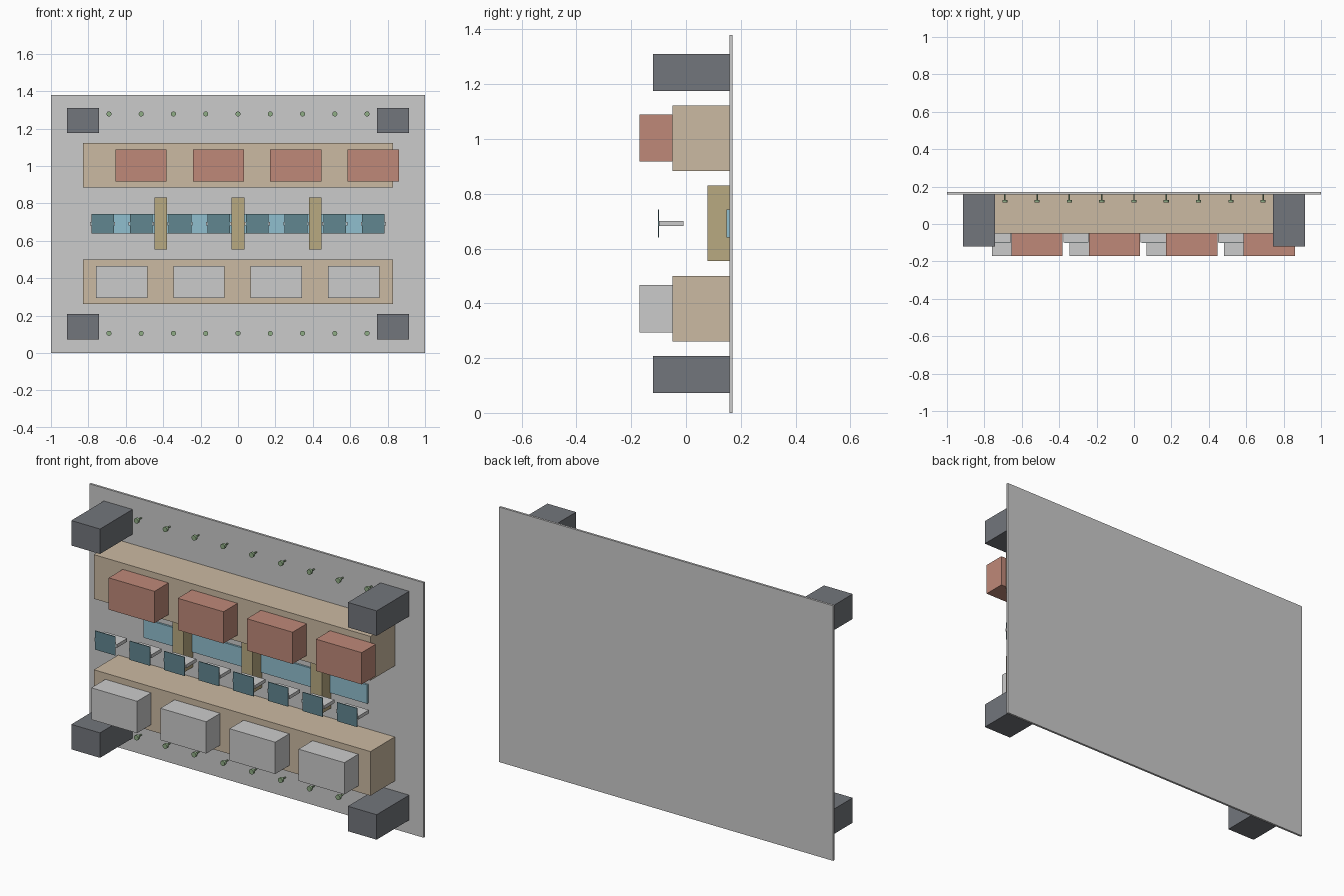
import bpy, bmesh
from mathutils import Matrix, Vector

if "Cube" in bpy.data.objects:
    bpy.data.objects.remove(bpy.data.objects["Cube"])


def material(name, rgb):
    m = bpy.data.materials.new(name)
    m.diffuse_color = (*rgb, 1)
    m.use_nodes = True
    m.node_tree.nodes["Principled BSDF"].inputs["Base Color"].default_value = m.diffuse_color
    return m


WALL = 0.158  # front face of the backing panel
DARK = material("dark_grey", (0.17, 0.18, 0.20))
TAN = material("tan", (0.60, 0.49, 0.36))
RED = material("brick_red", (0.52, 0.25, 0.19))
WHITE = material("off_white", (0.68, 0.68, 0.66))
OCHRE = material("ochre", (0.48, 0.40, 0.22))
BLUE = material("pale_blue", (0.28, 0.52, 0.62))
TEAL = material("teal", (0.12, 0.24, 0.28))
GREEN = material("green", (0.28, 0.42, 0.24))


def make_object(name, bm, mat=None):
    mesh = bpy.data.meshes.new(name)
    bm.to_mesh(mesh)
    bm.free()
    ob = bpy.data.objects.new(name, mesh)
    if mat:
        mesh.materials.append(mat)
    bpy.context.collection.objects.link(ob)
    return ob


def box(name, x, y, z, mat=None):
    """Box from (min, max) ranges on each axis."""
    lo, hi = Vector((x[0], y[0], z[0])), Vector((x[1], y[1], z[1]))
    bm = bmesh.new()
    bmesh.ops.create_cube(bm, size=1, matrix=Matrix.Translation((lo + hi) / 2)
                          @ Matrix.Diagonal((*(hi - lo), 1)))
    return make_object(name, bm, mat)


def span(centre, width):
    return (centre - width / 2, centre + width / 2)


def pin(name, x, z):
    """Thin shaft with a round head, pointing at the front."""
    bm = bmesh.new()
    for r, y0, y1 in ((0.0135, 0.114, 0.128), (0.004, 0.128, WALL)):
        bmesh.ops.create_cone(
            bm, cap_ends=True, segments=16, radius1=r, radius2=r, depth=y1 - y0,
            matrix=Matrix.Translation((x, (y0 + y1) / 2, z)) @ Matrix.Rotation(1.570796, 4, 'X'))
    return make_object(name, bm, GREEN)


# Backing panel
box("back_panel", (-1, 1), (WALL, 0.17), (0, 1.38))

# Corner blocks
for x in (-0.828, 0.828):
    for z in (0.14, 1.243):
        box("corner_block", span(x, 0.172), (-0.12, WALL), span(z, 0.135), DARK)

# Long shelves with their rows of boxes, upper row offset to the right
for level, z, start, mat in (("upper", 1.003, -0.518, RED), ("lower", 0.38, -0.622, WHITE)):
    box(level + "_beam", (-0.828, 0.828), (-0.05, WALL), span(z, 0.239), TAN)
    for i in range(4):
        box(level + "_box", span(start + i * 0.4135, 0.274), (-0.17, -0.05),
            span(z, 0.172), mat)

# Middle strip and the dividers crossing it
box("middle_strip", (-0.67, 0.67), (0.148, WALL), span(0.691, 0.102), BLUE)
for x in (-0.414, 0, 0.414):
    box("divider", span(x, 0.067), (0.078, WALL), span(0.692, 0.276), OCHRE)

# Row of paddles with flat trays behind
for i in range(8):
    x = (i - 3.5) * 0.2068
    box("tray", span(x, 0.135), (-0.098, -0.01), span(0.691, 0.018))
    box("paddle", span(x, 0.121), (-0.102, -0.098), span(0.691, 0.102), TEAL)

# Rows of pins along top and bottom
for z in (0.105, 1.278):
    for i in range(9):
        pin("pin", (i - 4) * 0.1725, z)
